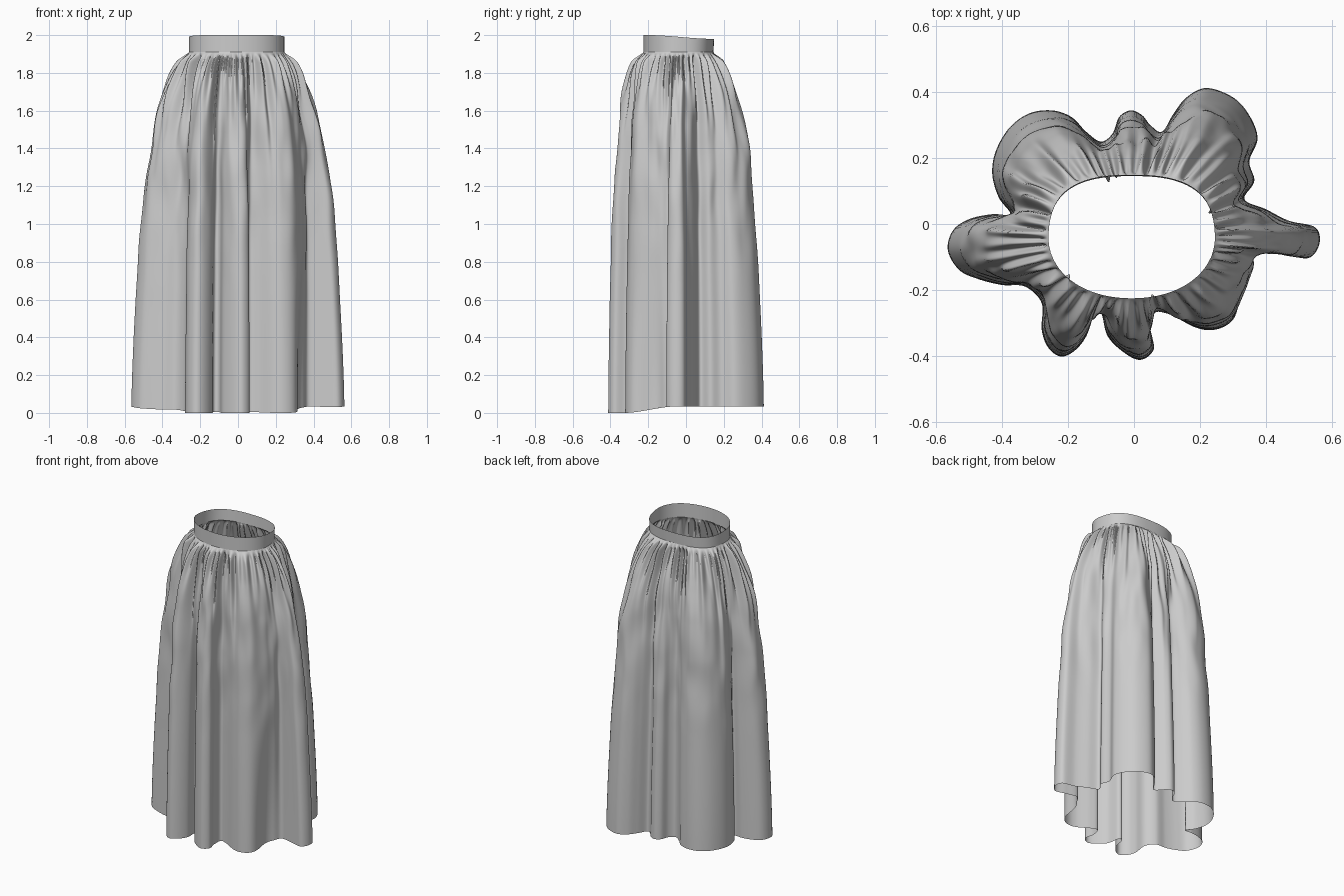
import bpy, math, random
from mathutils import Vector, noise

if "Cube" in bpy.data.objects:
    bpy.data.objects.remove(bpy.data.objects["Cube"])

random.seed(4)
N, ROWS = 560, 90
TAU = 2 * math.pi
CX, CY, A, B = -0.007, -0.040, 0.252, 0.185   # waist oval

# Cloth outline seen from above, counter-clockwise from the right-hand fold
HEM = [(.563, -.06), (.55, -.01), (.47, .01), (.40, .045), (.335, .075), (.365, .13), (.35, .19),
       (.375, .26), (.35, .33), (.30, .385), (.22, .413), (.16, .385), (.12, .335), (.085, .28),
       (.05, .30), (.025, .33), (-.01, .345), (-.045, .325), (-.065, .275), (-.10, .25),
       (-.145, .28), (-.19, .325), (-.25, .345), (-.32, .335), (-.38, .29), (-.42, .22),
       (-.43, .15), (-.41, .08), (-.375, .03), (-.43, .03), (-.50, .015), (-.55, -.02), (-.565, -.08),
       (-.53, -.14), (-.47, -.168), (-.40, -.185), (-.33, -.19), (-.28, -.24), (-.28, -.32),
       (-.26, -.375), (-.22, -.402), (-.175, -.38), (-.14, -.33), (-.13, -.265), (-.10, -.27),
       (-.08, -.34), (-.03, -.39), (.02, -.412), (.06, -.38), (.05, -.32), (.06, -.265), (.11, -.275),
       (.19, -.315), (.25, -.32), (.31, -.29), (.36, -.22), (.385, -.14), (.39, -.085),
       (.46, -.092), (.53, -.104)]
# How far the cloth has flared from waist to hem: (height, fraction)
FLARE = [(1.91, 0), (1.88, .10), (1.82, .26), (1.75, .37), (1.6, .55), (1.4, .70),
         (1.1, .81), (.76, .895), (.3, .97), (0, 1)]


def smooth_outline(pts, count):
    """Closed Catmull-Rom through pts, evenly resampled."""
    dense, n = [], len(pts)
    for i in range(n):
        p, q, r, s = (Vector(pts[(i + k) % n]) for k in (-1, 0, 1, 2))
        for j in range(16):
            t = j / 16
            dense.append(.5 * (2 * q + (r - p) * t + (2 * p - 5 * q + 4 * r - s) * t * t
                               + (3 * q - p - 3 * r + s) * t ** 3))
    dense.append(dense[0])
    dist = [0]
    for a, b in zip(dense, dense[1:]):
        dist.append(dist[-1] + (b - a).length)
    out, k = [], 0
    for i in range(count):
        d = dist[-1] * i / count
        while dist[k + 1] < d:
            k += 1
        out.append(dense[k].lerp(dense[k + 1], (d - dist[k]) / (dist[k + 1] - dist[k])))
    return out


def flare_at(z):
    for (z1, f1), (z0, f0) in zip(FLARE, FLARE[1:]):
        if z >= z0:
            return f1 + (f0 - f1) * max(0, z1 - z) / (z1 - z0)
    return 1


def flare(z):
    """Flare averaged over a small window so the silhouette has no corners."""
    w = .14 * min(1, (1.91 - z) / .25)
    return sum(flare_at(z + w * k / 3) for k in range(-3, 4)) / 7


def ramp(x, a, b):
    t = min(1, max(0, (x - a) / (b - a)))
    return t * t * (3 - 2 * t)


def waist(a):
    """Oval with a flatter, squarer back."""
    c, s = math.cos(a), math.sin(a)
    e = 2.1 + .5 * ramp(s, -.3, .7)
    k = 1 / (abs(c) ** e + abs(s) ** e) ** (1 / e)
    return Vector((CX + A * c * k, CY + B * s * k))


def add_sheet(name, rows):
    """Closed tube of quads through equally long rings."""
    n = len(rows[0])
    faces = [(r * n + i, (r + 1) * n + i, (r + 1) * n + (i + 1) % n, r * n + (i + 1) % n)
             for r in range(len(rows) - 1) for i in range(n)]
    me = bpy.data.meshes.new(name)
    me.from_pydata([v for row in rows for v in row], [], faces)
    me.polygons.foreach_set("use_smooth", [True] * len(faces))
    ob = bpy.data.objects.new(name, me)
    bpy.context.collection.objects.link(ob)
    return ob


# Pair each hem point with a waist angle, averaged so the gathers stay in order
hem = smooth_outline(HEM, N)
ang = []
for p in hem:
    a = math.atan2((p.y - CY) / B, (p.x - CX) / A)
    if ang:
        a = ang[-1] + (a - ang[-1] + math.pi) % TAU - math.pi
    ang.append(a)
W = N // 18
ang = [sum(ang[(i + k) % N] + TAU * ((i + k) // N) for k in range(-W, W + 1)) / (2 * W + 1)
       for i in range(N)]
# Softer outline for the upper skirt, where the folds have not yet formed
S = N // 36
soft = [sum((hem[(i + k) % N] for k in range(-S, S + 1)), Vector((0, 0))) / (2 * S + 1) * 1.05
        for i in range(N)]

# Irregular gathers: random phase drift and a random length for each
drift = [(random.randint(2, 9), random.uniform(0, TAU), random.uniform(.3, .7)) for _ in range(4)]
lengths = [random.uniform(.1, .42) for _ in range(50)]
gather = []
for i in range(N):
    u = TAU * i / N
    ph = sum(w * math.sin(k * u + o) for k, o, w in drift)
    s = i / N * 50
    k = int(s)
    e = ramp(s - k, 0, 1)
    length = lengths[k] * (1 - e) + lengths[(k + 1) % 50] * e
    gather.append((math.sin(50 * u + ph), math.sin(24 * u - 1.5 * ph), length))

# Skirt cloth
rows = []
for r in range(ROWS + 1):
    t = r / ROWS
    z = 1.91 * (1 - t ** 1.6)
    f = flare(z)
    d = 1.91 - z
    rise = ramp(d, 0, .05)
    blur = .65 * ramp(z, .9, 1.7)
    row = []
    for i in range(N):
        w, h = waist(ang[i]), hem[i].lerp(soft[i], blur)
        # right-front fold draws in toward the hem
        h = h - Vector((.055, -.02)) * ramp(1.2 - z, 0, 1.2) * math.exp(
            -((h.x - .37) ** 2 + (h.y + .18) ** 2) / .008)
        g1, g2, length = gather[i]
        front = ramp(-h.y, .15, .4)
        p = w.lerp(h, f + front * .45 * f * (1 - f))
        out = Vector((math.cos(ang[i]) / A, math.sin(ang[i]) / B)).normalized()
        p += out * rise * (.015 * g1 * math.exp(-(d / length) ** 2)
                           + .013 * g2 * math.exp(-(d / (length * 1.7)) ** 2))
        # soft rumples below the gathers
        q = noise.noise(Vector((hem[i].x * 11, hem[i].y * 11, z * 4)))
        p += out * rise * .022 * q * ramp(z, .5, 1.6)
        lift = .034 * ramp(h.y, -.33, -.05)
        row.append((p.x, p.y, z + lift * t ** 4))
    rows.append(row)
add_sheet("skirt_cloth", rows)

# Waistband, slightly lower at the back
band = []
for t in (1, .97, .66, .33, 0):
    row = []
    for i in range(120):
        p = waist(TAU * i / 120)
        back = ramp(p.y, -.2, .14)
        row.append((p.x, p.y + .004 * back * t, 1.908 + t * (.092 - .02 * back)))
    band.append(row)
add_sheet("waistband", band)
